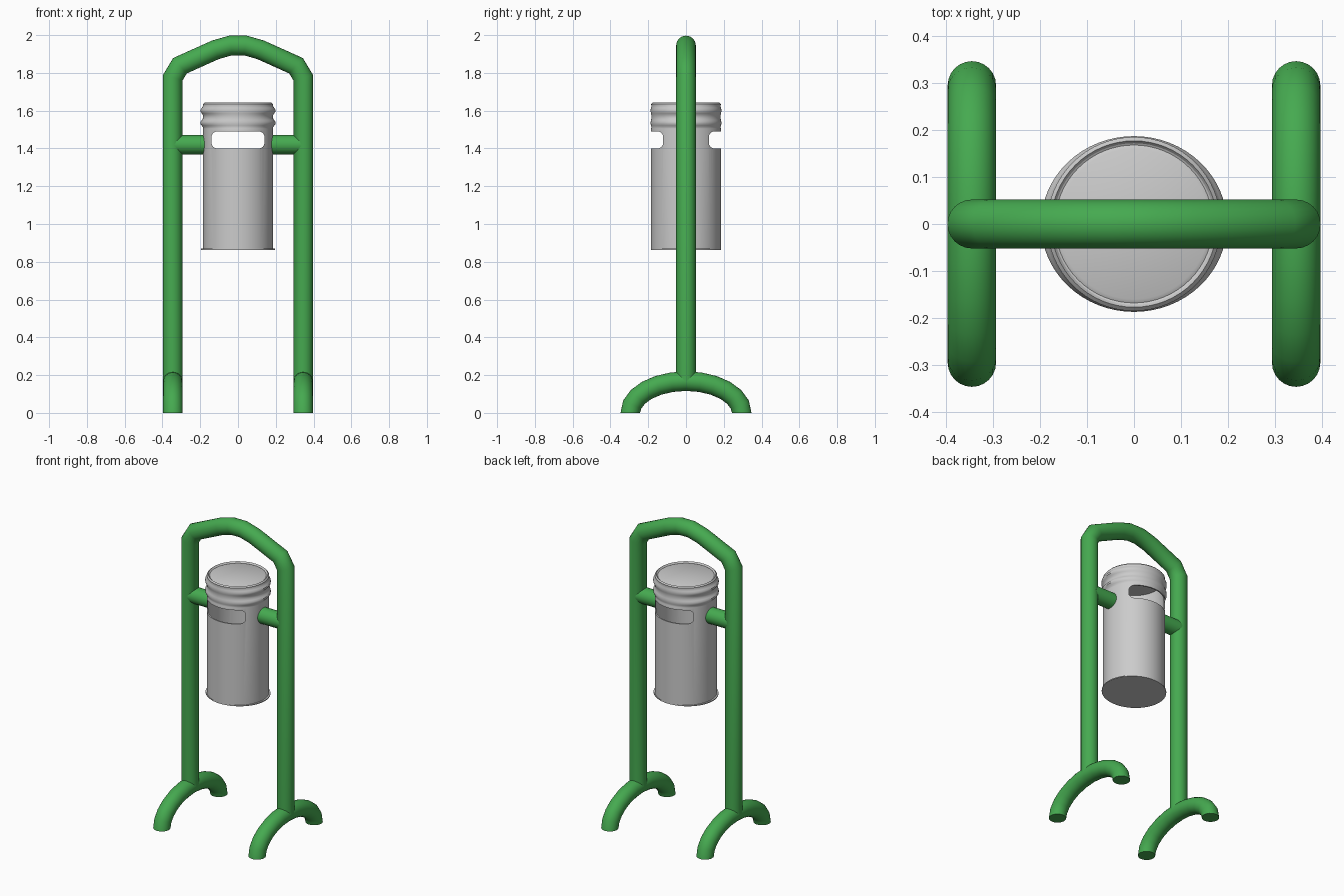
import bpy, bmesh, math
from mathutils import Vector

if "Cube" in bpy.data.objects:
    bpy.data.objects.remove(bpy.data.objects["Cube"])

green = bpy.data.materials.new("green_paint")
green.diffuse_color = (0.06, 0.40, 0.08, 1)
green.use_nodes = True
green.node_tree.nodes["Principled BSDF"].inputs["Base Color"].default_value = green.diffuse_color


def finish(name, bm, mat=None, smooth=True):
    bmesh.ops.recalc_face_normals(bm, faces=bm.faces[:])
    me = bpy.data.meshes.new(name)
    bm.to_mesh(me)
    bm.free()
    ob = bpy.data.objects.new(name, me)
    bpy.context.collection.objects.link(ob)
    if mat:
        me.materials.append(mat)
    if smooth:
        shade(ob)
    return ob


def shade(ob):
    bpy.ops.object.select_all(action='DESELECT')
    ob.select_set(True)
    bpy.context.view_layer.objects.active = ob
    bpy.ops.object.shade_smooth_by_angle(angle=math.radians(35))


def tube(name, pts, side, r, start=None, end=None, n=24):
    """Mitred round tube along a planar path; side is the plane's normal."""
    pts, side = [Vector(p) for p in pts], Vector(side)
    bm, rings = bmesh.new(), []
    for i, p in enumerate(pts):
        a = (p - pts[i - 1]).normalized() if i else None
        b = (pts[i + 1] - p).normalized() if i < len(pts) - 1 else None
        k = 1
        if a and b:
            t = (a + b).normalized()
            k = 1 / t.dot(a)
        else:
            t = Vector(start or b) if b else Vector(end or a)
        out = side.cross(t).normalized()
        rings.append([bm.verts.new(p + r * (math.cos(u) * side + k * math.sin(u) * out))
                      for u in (2 * math.pi * j / n for j in range(n))])
    for lo, hi in zip(rings, rings[1:]):
        for j in range(n):
            bm.faces.new((lo[j], lo[(j + 1) % n], hi[(j + 1) % n], hi[j]))
    bm.faces.new(rings[0])
    bm.faces.new(rings[-1])
    return finish(name, bm, green)


def lathe(name, profile, loop=False, smooth=True, n=64):
    """Revolve (rx, ry, z) rows; loop joins last to first, otherwise ends are capped."""
    bm = bmesh.new()
    rings = [[bm.verts.new((rx * math.cos(u), ry * math.sin(u), z))
              for u in (2 * math.pi * j / n for j in range(n))] for rx, ry, z in profile]
    pairs = list(zip(rings, rings[1:])) + ([(rings[-1], rings[0])] if loop else [])
    for lo, hi in pairs:
        for j in range(n):
            bm.faces.new((lo[j], lo[(j + 1) % n], hi[(j + 1) % n], hi[j]))
    if not loop:
        bm.faces.new(rings[0])
        bm.faces.new(rings[-1])
    return finish(name, bm, smooth=smooth)


# Arched frame
R, X = 0.052, 0.345
half = [(-X, 0.17), (-X, 1.775), (-0.307, 1.838), (-0.12, 1.922), (-0.04, 1.945)]
path = half + [(-x, z) for x, z in reversed(half)]
tube("arched_frame", [(x, 0, z) for x, z in path], (0, 1, 0), R)

# Curved feet and side arms
for s, label in ((-1, "left"), (1, "right")):
    arc = [math.pi * i / 12 for i in range(13)]
    tube(label + "_foot", [(s * X, -0.295 * math.cos(a), 0.168 * math.sin(a)) for a in arc],
         (1, 0, 0), 0.0515, start=(0, 0, 1), end=(0, 0, -1))
    tube(label + "_arm", [(s * 0.335, 0, 1.42), (s * 0.178, 0, 1.42)], (0, 1, 0), 0.051)

# Bin wall with two raised bands near the top
B = 0.185
bands = []
for zc in (1.535, 1.6):
    for dz, f in ((-0.025, 0), (-0.015, 0.5), (-0.006, 1), (0.006, 1), (0.015, 0.5), (0.025, 0)):
        bands.append((B + 0.013 * f, B - 0.002 + 0.004 * f, zc + dz))
wall = lathe("bin_wall", [(B, B, 0.867), (B, B, 1.505)] + bands +
             [(B, B, 1.635), (B - 0.008, B - 0.008, 1.643),
              (B - 0.014, B - 0.014, 1.635), (0.177, 0.177, 1.5), (0.177, 0.177, 0.867)],
             loop=True, smooth=False)

# Rounded slot cut through front and back
bm = bmesh.new()
outline = []
for cx, cz, a0 in ((0.11, 1.46, 0), (-0.11, 1.46, 90), (-0.11, 1.43, 180), (0.11, 1.43, 270)):
    for i in range(7):
        a = math.radians(a0 + 15 * i)
        outline.append(bm.verts.new((cx + 0.03 * math.cos(a), -0.4, cz + 0.03 * math.sin(a))))
face = bm.faces.new(outline)
ext = bmesh.ops.extrude_face_region(bm, geom=[face])
bmesh.ops.translate(bm, vec=(0, 0.8, 0),
                    verts=[v for v in ext["geom"] if isinstance(v, bmesh.types.BMVert)])
cutter = finish("slot_cutter", bm, smooth=False)
cutter.hide_render = True
mod = wall.modifiers.new("slots", 'BOOLEAN')
mod.operation, mod.object, mod.solver = 'DIFFERENCE', cutter, 'EXACT'
bpy.context.view_layer.objects.active = wall
bpy.ops.object.modifier_apply(modifier=mod.name)
bpy.data.objects.remove(cutter)
shade(wall)

# Lid panel with a shallow dish, and base plate
lathe("bin_lid", [(0.175, 0.175, 1.622), (0.175, 0.175, 1.638), (0.168, 0.168, 1.634),
                  (0.16, 0.16, 1.638)])
lathe("bin_base", [(0.196, B, 0.863), (0.196, B, 0.869)])
